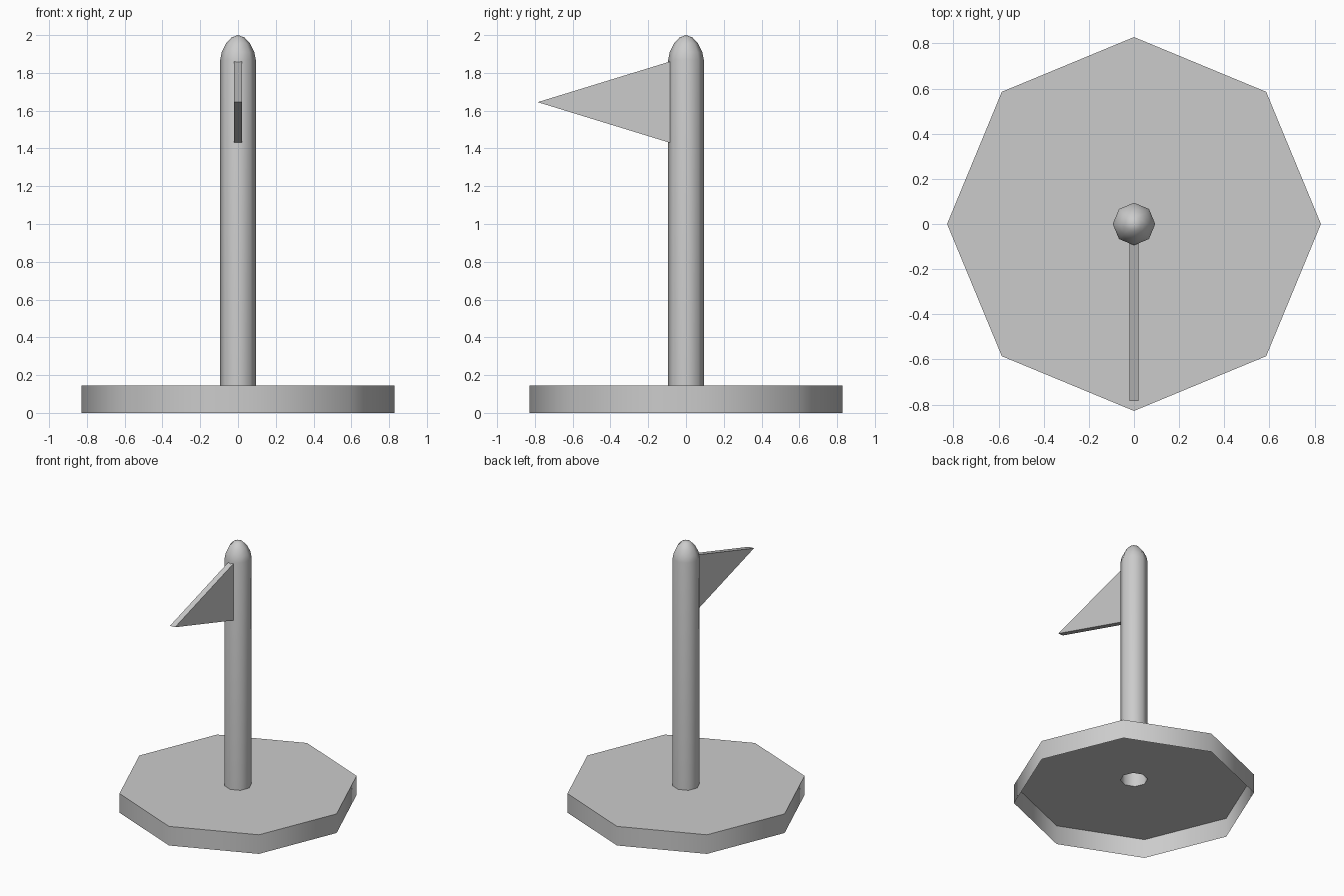
import bpy, bmesh, math

cube = bpy.data.objects.get("Cube")
if cube:
    bpy.data.objects.remove(cube, do_unlink=True)

SIDES = 8

grey = bpy.data.materials.new("plain_grey")
grey.use_nodes = True
colour = (0.6, 0.6, 0.6, 1)
grey.diffuse_color = colour
grey.node_tree.nodes["Principled BSDF"].inputs["Base Color"].default_value = colour


def finish(name, bm):
    bmesh.ops.recalc_face_normals(bm, faces=bm.faces)
    mesh = bpy.data.meshes.new(name)
    bm.to_mesh(mesh)
    bm.free()
    mesh.materials.append(grey)
    obj = bpy.data.objects.new(name, mesh)
    bpy.context.collection.objects.link(obj)
    bpy.ops.object.select_all(action='DESELECT')
    obj.select_set(True)
    bpy.context.view_layer.objects.active = obj
    bpy.ops.object.shade_smooth_by_angle(angle=math.radians(50))
    return obj


def lathe(name, profile):
    """Open eight-sided shell through (radius, height) points."""
    bm = bmesh.new()
    rings = []
    for r, z in profile:
        if r == 0:
            rings.append([bm.verts.new((0, 0, z))] * SIDES)
            continue
        angles = [math.tau * i / SIDES for i in range(SIDES)]
        rings.append([bm.verts.new((r * math.cos(a), r * math.sin(a), z)) for a in angles])
    for low, high in zip(rings, rings[1:]):
        for i in range(SIDES):
            j = (i + 1) % SIDES
            corners = dict.fromkeys((low[i], low[j], high[j], high[i]))
            bm.faces.new(list(corners))
    return finish(name, bm)


POLE_R, BASE_R, BASE_H = 0.094, 0.828, 0.145

# Hollow base: outer wall and top plate, open below, with a hole for the pole
lathe("base", [(BASE_R, 0), (BASE_R, BASE_H), (POLE_R, BASE_H)])

# Hollow pole with a domed cap
lathe("pole", [(POLE_R, BASE_H), (POLE_R, 1.87), (0.086, 1.91),
               (0.064, 1.955), (0.034, 1.988), (0, 2.0)])

# Triangular pennant: a thin prism pointing forward
bm = bmesh.new()
outline = [(-0.085, 1.43), (-0.085, 1.86), (-0.785, 1.645)]
face = bm.faces.new([bm.verts.new((-0.021, y, z)) for y, z in outline])
side = bmesh.ops.extrude_face_region(bm, geom=[face])
moved = [v for v in side["geom"] if isinstance(v, bmesh.types.BMVert)]
bmesh.ops.translate(bm, verts=moved, vec=(0.042, 0, 0))
finish("flag", bm)
